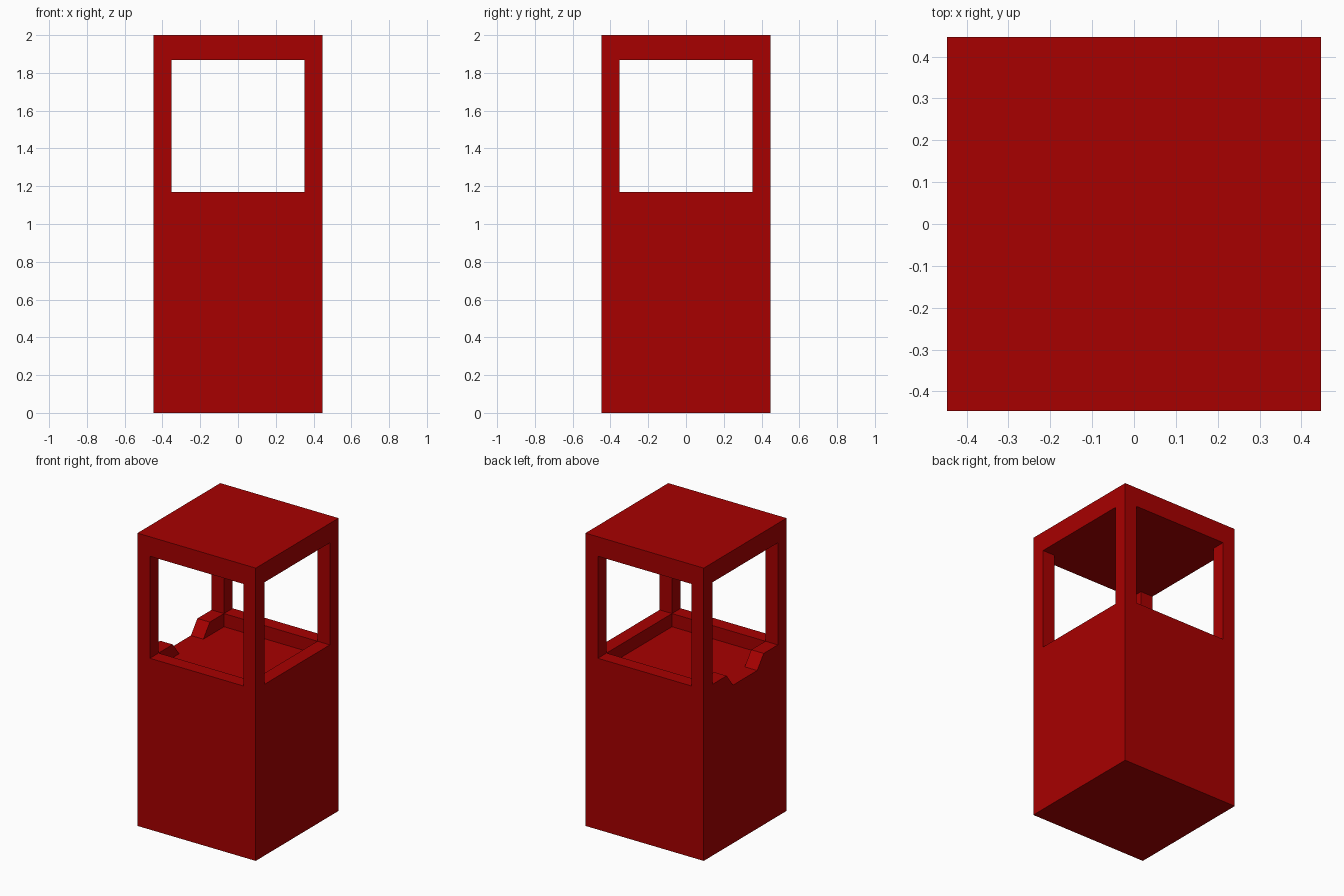
import bpy
import bmesh

cube = bpy.data.objects.get("Cube")
if cube:
    bpy.data.objects.remove(cube, do_unlink=True)

HALF = 0.447      # outer half width
INNER = 0.353     # half width of openings and inner chamber
FLOOR, SILL, LINTEL, TOP = 1.08, 1.17, 1.867, 2.0

red = bpy.data.materials.new("deep red")
red.use_nodes = True
red.diffuse_color = (0.39, 0.0, 0.0, 1)
red.node_tree.nodes["Principled BSDF"].inputs["Base Color"].default_value = red.diffuse_color


def prism(name, profile, x0, x1):
    """Extrude a (y, z) profile along x."""
    bm = bmesh.new()
    face = bm.faces.new([bm.verts.new((x0, y, z)) for y, z in profile])
    out = bmesh.ops.extrude_face_region(bm, geom=[face])
    verts = [v for v in out["geom"] if isinstance(v, bmesh.types.BMVert)]
    bmesh.ops.translate(bm, verts=verts, vec=(x1 - x0, 0, 0))
    bmesh.ops.recalc_face_normals(bm, faces=bm.faces)
    mesh = bpy.data.meshes.new(name)
    bm.to_mesh(mesh)
    bm.free()
    mesh.materials.append(red)
    obj = bpy.data.objects.new(name, mesh)
    bpy.context.collection.objects.link(obj)
    return obj


def box(name, hx, hy, z0, z1):
    return prism(name, [(-hy, z0), (hy, z0), (hy, z1), (-hy, z1)], -hx, hx)


# Solid booth block
booth = box("booth", HALF, HALF, 0, TOP)

# Cutters: sloped notch in the -x sill, open chamber, window openings both ways
slope = 0.07 / (SILL - FLOOR)
wide = 0.13 + slope * 0.2
cutters = [
    prism("notch_cutter", [(-0.13, FLOOR), (0.13, FLOOR),
                           (wide, FLOOR + 0.2), (-wide, FLOOR + 0.2)], -1, 0),
    box("chamber_cutter", INNER, INNER, FLOOR, LINTEL),
    box("side_window_cutter", 1, INNER, SILL, LINTEL),
    box("front_window_cutter", INNER, 1, SILL, LINTEL),
]

bpy.context.view_layer.objects.active = booth
for cutter in cutters:
    cutter.hide_render = True
    mod = booth.modifiers.new(cutter.name, 'BOOLEAN')
    mod.operation = 'DIFFERENCE'
    mod.solver = 'EXACT'
    mod.object = cutter
    bpy.ops.object.modifier_apply(modifier=mod.name)
    bpy.data.objects.remove(cutter, do_unlink=True)
